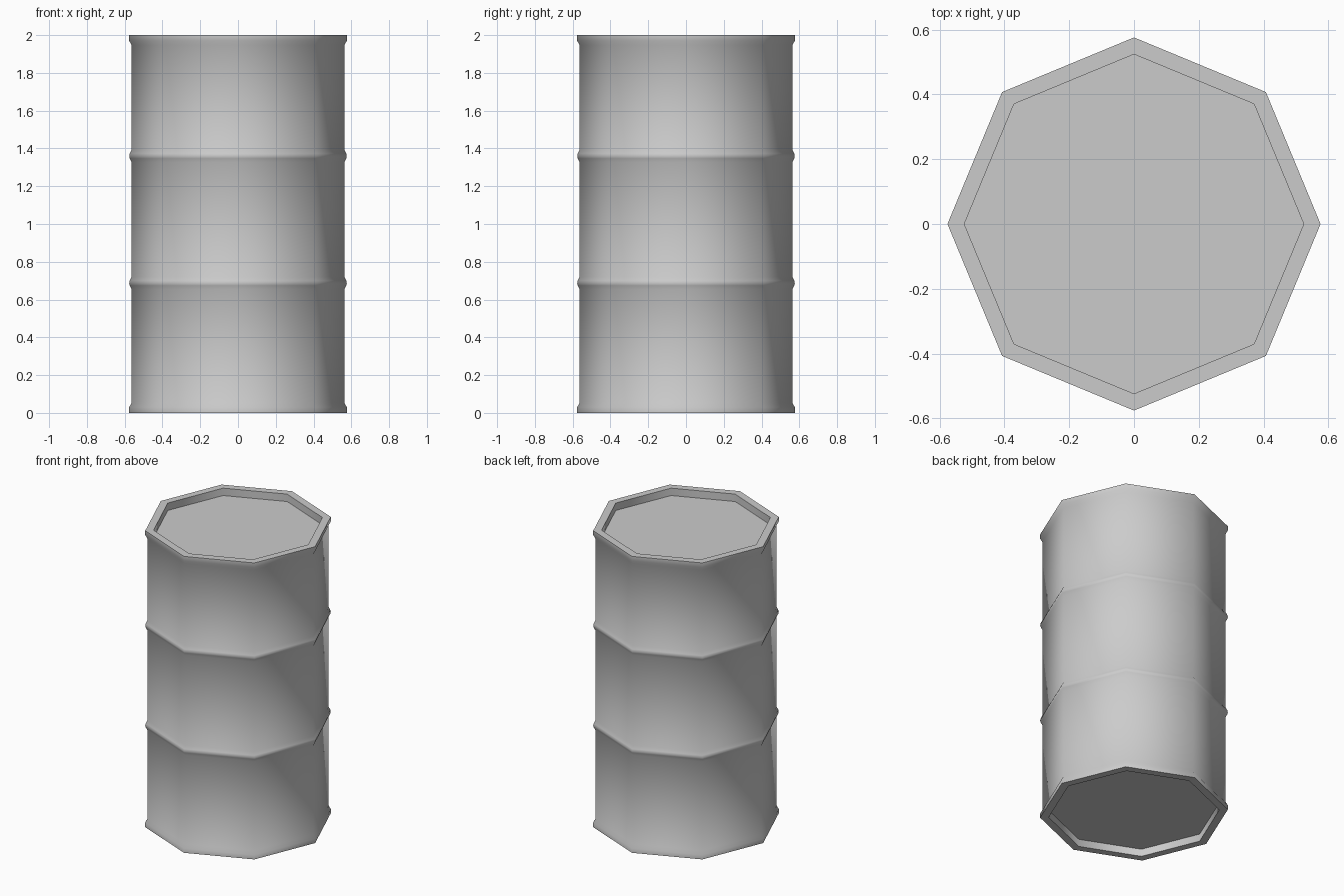
import bpy
import bmesh
import math

cube = bpy.data.objects.get("Cube")
if cube:
    bpy.data.objects.remove(cube, do_unlink=True)

SIDES = 8
HEIGHT = 2.0
BODY, RIDGE, INNER = 0.563, 0.576, 0.524
RECESS = 0.05

# Plain grey steel
steel = bpy.data.materials.new("grey_steel")
steel.use_nodes = True
colour = (0.6, 0.6, 0.6, 1)
steel.diffuse_color = colour
steel.node_tree.nodes["Principled BSDF"].inputs["Base Color"].default_value = colour


def hoop(z):
    """Profile of a rolled hoop standing out from the wall."""
    return [(BODY, z - 0.033), (RIDGE - 0.003, z - 0.013), (RIDGE, z),
            (RIDGE - 0.003, z + 0.013), (BODY, z + 0.033)]


def lathe(name, profile):
    """Turn a bottom-to-top profile into an eight-sided closed shell."""
    bm = bmesh.new()
    rings = []
    for r, z in profile:
        angles = [math.tau * i / SIDES for i in range(SIDES)]
        rings.append([bm.verts.new((r * math.cos(a), r * math.sin(a), z)) for a in angles])
    for low, high in zip(rings, rings[1:]):
        for i in range(SIDES):
            j = (i + 1) % SIDES
            bm.faces.new((low[i], low[j], high[j], high[i]))
    bm.faces.new(rings[0])
    bm.faces.new(rings[-1])
    bmesh.ops.recalc_face_normals(bm, faces=bm.faces)
    mesh = bpy.data.meshes.new(name)
    bm.to_mesh(mesh)
    bm.free()
    mesh.materials.append(steel)
    obj = bpy.data.objects.new(name, mesh)
    bpy.context.collection.objects.link(obj)
    return obj


# Lower rim with recessed base, and its mirror image for the lid
bottom = [(INNER, RECESS), (INNER, 0), (RIDGE, 0), (RIDGE, 0.03), (BODY, 0.053)]
top = [(r, HEIGHT - z) for r, z in reversed(bottom)]

# Whole drum: base, two hoops, lid
drum = lathe("drum", bottom + hoop(0.687) + hoop(1.36) + top)

bpy.ops.object.select_all(action="DESELECT")
drum.select_set(True)
bpy.context.view_layer.objects.active = drum
bpy.ops.object.shade_smooth_by_angle(angle=math.radians(50))
